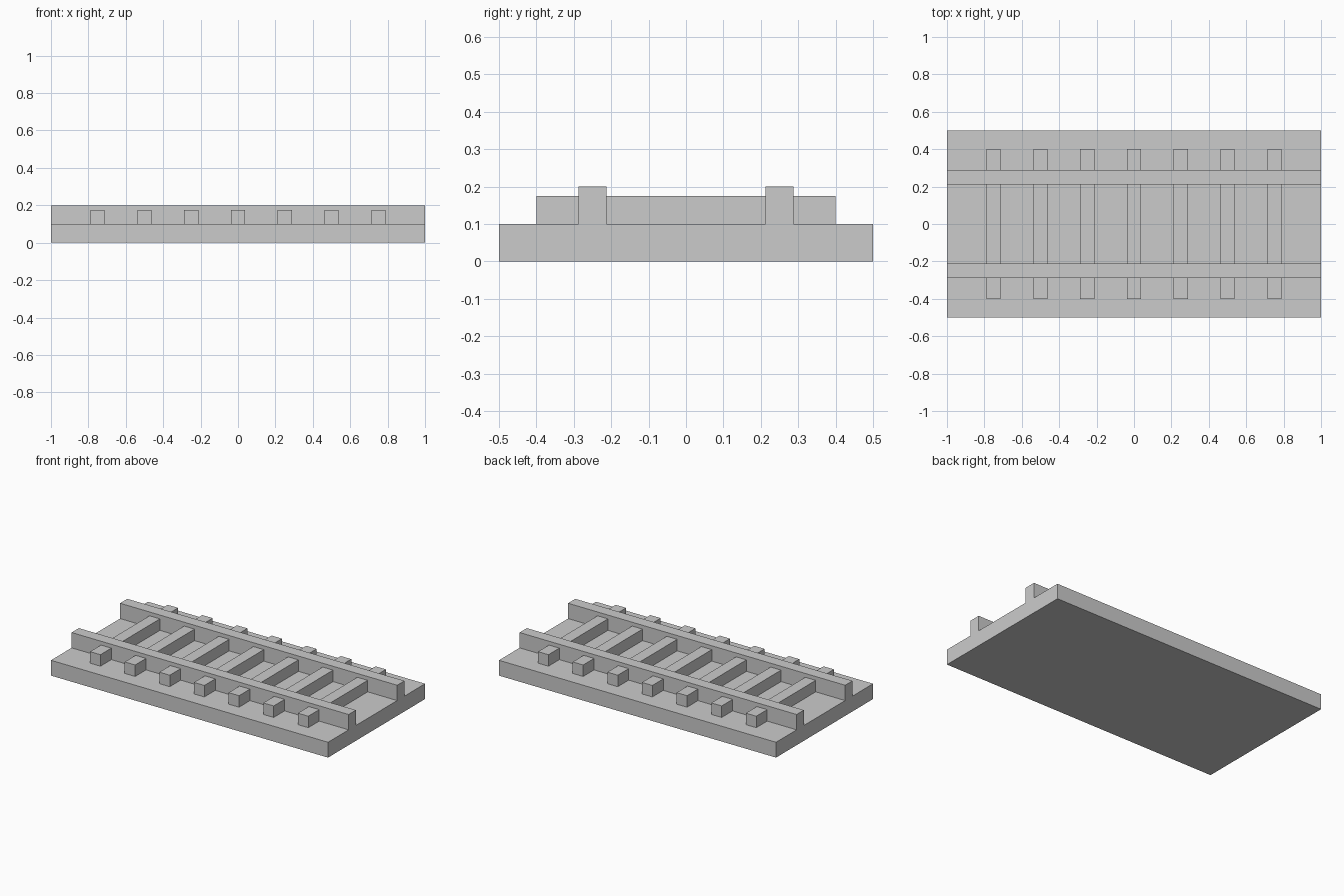
import bpy

if "Cube" in bpy.data.objects:
    bpy.data.objects.remove(bpy.data.objects["Cube"])


def box(name, x, y, z):
    """Axis-aligned box from (min, max) ranges."""
    bpy.ops.mesh.primitive_cube_add(size=1, location=[sum(r) / 2 for r in (x, y, z)])
    ob = bpy.context.object
    ob.name = name
    ob.scale = [r[1] - r[0] for r in (x, y, z)]
    bpy.ops.object.transform_apply(location=False, rotation=False, scale=True)
    return ob


# Track bed
box("track_bed", (-1, 1), (-0.5, 0.5), (0, 0.1))

# Two rails running the full length
for side, y in (("front", -0.25), ("back", 0.25)):
    box(f"{side}_rail", (-1, 1), (y - 0.0375, y + 0.0375), (0.1, 0.2))

# Seven evenly spaced sleepers under the rails
for i in range(7):
    x = (i - 3) * 0.25
    box(f"sleeper_{i + 1}", (x - 0.0375, x + 0.0375), (-0.4, 0.4), (0.1, 0.175))
